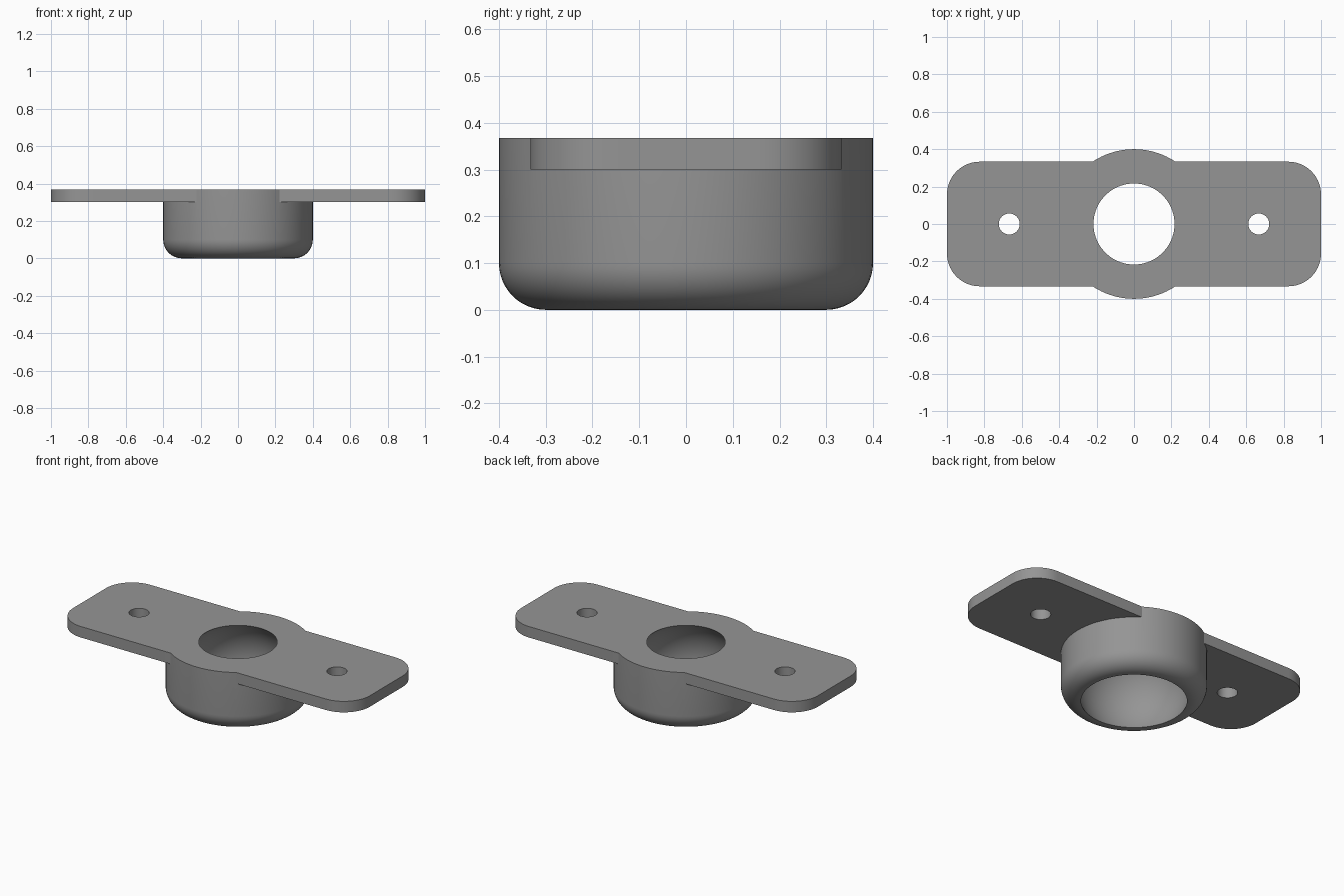
import bpy, bmesh, math

if "Cube" in bpy.data.objects:
    bpy.data.objects.remove(bpy.data.objects["Cube"])

TOP, PLATE_BOTTOM = 0.367, 0.30
SEGS = 96

metal = bpy.data.materials.new("plain grey")
metal.diffuse_color = (0.30, 0.30, 0.30, 1)
metal.use_nodes = True
metal.node_tree.nodes["Principled BSDF"].inputs["Base Color"].default_value = metal.diffuse_color


def make_object(name, bm):
    bmesh.ops.recalc_face_normals(bm, faces=bm.faces[:])
    mesh = bpy.data.meshes.new(name)
    bm.to_mesh(mesh)
    bm.free()
    mesh.materials.append(metal)
    obj = bpy.data.objects.new(name, mesh)
    bpy.context.collection.objects.link(obj)
    return obj


def lathe(name, profile, x=0.0, segs=SEGS):
    """Solid of revolution from (radius, z) points, capped at both ends."""
    bm = bmesh.new()
    rings = []
    for r, z in profile:
        rings.append([bm.verts.new((x + r * math.cos(2 * math.pi * i / segs),
                                    r * math.sin(2 * math.pi * i / segs), z))
                      for i in range(segs)])
    for a, b in zip(rings, rings[1:]):
        for i in range(segs):
            j = (i + 1) % segs
            bm.faces.new((a[i], a[j], b[j], b[i]))
    bm.faces.new(rings[0])
    bm.faces.new(rings[-1])
    return make_object(name, bm)


def rounded_plate(name, hx, hy, radius, z0, z1, steps=14):
    bm = bmesh.new()
    outline = []
    for k, (sx, sy) in enumerate([(1, 1), (-1, 1), (-1, -1), (1, -1)]):
        for i in range(steps + 1):
            a = math.pi / 2 * (k + i / steps)
            outline.append(bm.verts.new((sx * (hx - radius) + radius * math.cos(a),
                                         sy * (hy - radius) + radius * math.sin(a), z0)))
    face = bm.faces.new(outline)
    ext = bmesh.ops.extrude_face_region(bm, geom=[face], use_keep_orig=True)
    for v in ext["geom"]:
        if isinstance(v, bmesh.types.BMVert):
            v.co.z = z1
    return make_object(name, bm)


def combine(target, tool, operation):
    mod = target.modifiers.new(operation.lower(), 'BOOLEAN')
    mod.operation, mod.solver, mod.object = operation, 'EXACT', tool
    bpy.context.view_layer.objects.active = target
    bpy.ops.object.modifier_apply(modifier=mod.name)
    bpy.data.objects.remove(tool)


# Hub: upright cylinder with a rounded bottom edge
fillet = [(0.3 + 0.1 * math.sin(a), 0.1 - 0.1 * math.cos(a))
          for a in (math.pi / 2 * i / 12 for i in range(13))]
hub = lathe("flanged_socket", fillet + [(0.4, TOP)])

# Mounting flange
combine(hub, rounded_plate("flange", 1.0, 0.333, 0.175, PLATE_BOTTOM, TOP), 'UNION')

# Spherical socket, open at top and bottom
R, C = 0.319, 0.133
zs = [-0.02 + (TOP + 0.04) * i / 28 for i in range(29)]
combine(hub, lathe("socket_cutter", [(math.sqrt(R * R - (z - C) ** 2), z) for z in zs]),
        'DIFFERENCE')

# Bolt holes
for side in (-1, 1):
    combine(hub, lathe("bolt_cutter", [(0.056, 0.25), (0.056, 0.45)], side * 0.667, 40),
            'DIFFERENCE')

# Smooth round surfaces, crisp edges
bpy.ops.object.select_all(action='DESELECT')
hub.select_set(True)
bpy.context.view_layer.objects.active = hub
bpy.ops.object.shade_smooth_by_angle(angle=math.radians(30))
